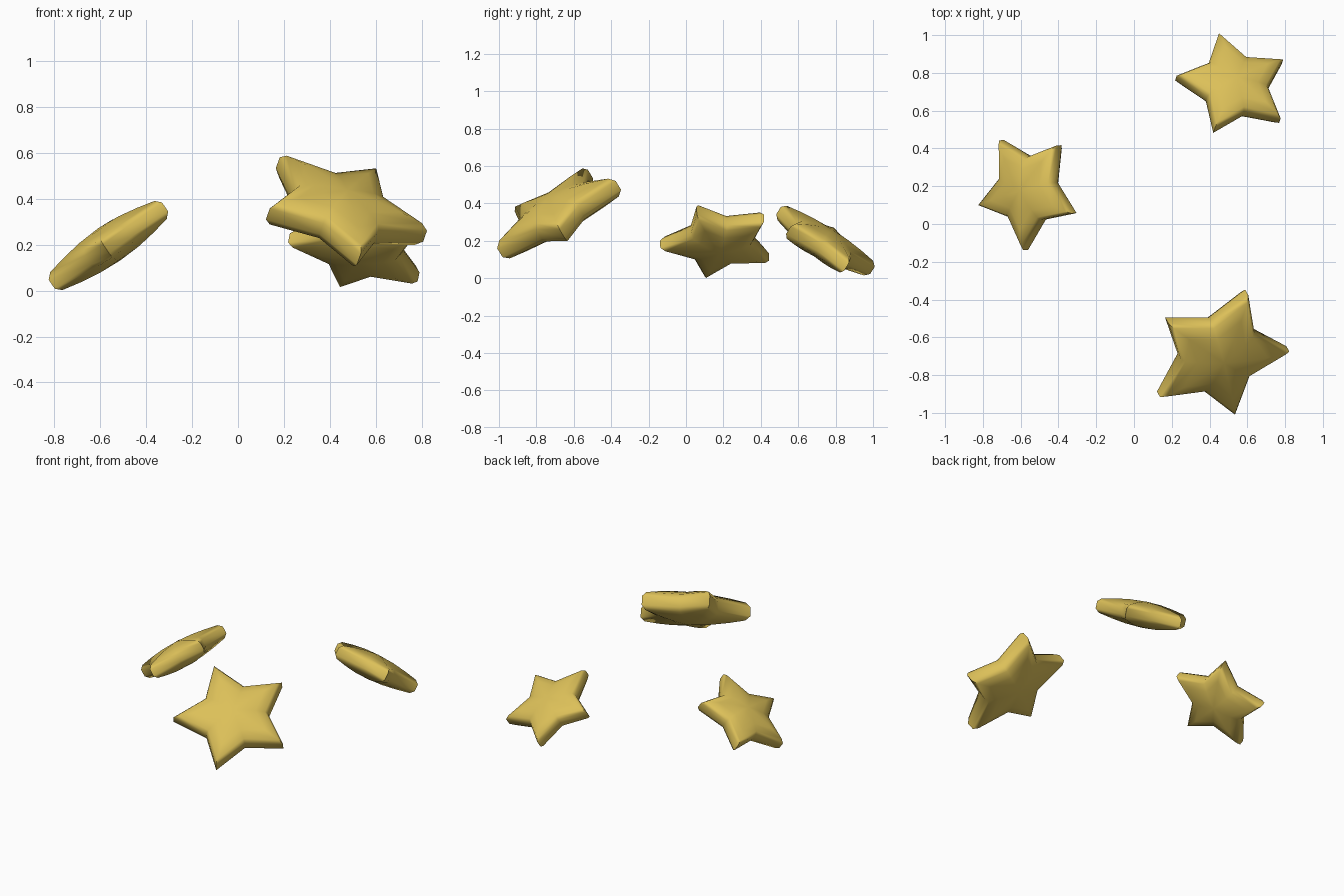
import bpy, bmesh, math
from mathutils import Vector, Matrix

if "Cube" in bpy.data.objects:
    bpy.data.objects.remove(bpy.data.objects["Cube"])

gold = bpy.data.materials.new("gold")
gold.diffuse_color = (0.72, 0.53, 0.10, 1)
gold.use_nodes = True
gold.node_tree.nodes["Principled BSDF"].inputs["Base Color"].default_value = gold.diffuse_color

# Puffy cross-section: (outline scale, height) from the centre of a face to the rim
PROFILE = [(0.35, 0.25), (0.65, 0.205), (0.92, 0.15), (1.0, 0.075)]
CROWN = 0.27
INNER = 0.57


def puffy_star(name, radius, tips):
    # Fit the star's centre and plane to its five tip positions
    tips = [Vector(t) for t in tips]
    centre = sum(tips, Vector()) / 5
    u, v = Vector(), Vector()
    for k, t in enumerate(tips):
        a = k * math.tau / 5
        u += (t - centre) * math.cos(a)
        v += (t - centre) * math.sin(a)
    u.normalize()
    n = u.cross(v).normalized()
    v = n.cross(u)
    frame = Matrix((u, v, n)).transposed().to_4x4()

    # Stack star-shaped rings from the top crown to the bottom crown
    bm = bmesh.new()
    stack = PROFILE + [(s, -h) for s, h in reversed(PROFILE)]
    rings = []
    for s, h in stack:
        ring = []
        for i in range(10):
            r = s * (INNER if i % 2 else 1.0)
            a = i * math.tau / 10
            ring.append(bm.verts.new((r * math.cos(a), r * math.sin(a), h)))
        rings.append(ring)
    for a, b in zip(rings, rings[1:]):
        for i in range(10):
            j = (i + 1) % 10
            bm.faces.new((a[i], b[i], b[j], a[j]))
    for ring, h in ((rings[0], CROWN), (rings[-1], -CROWN)):
        c = bm.verts.new((0, 0, h))
        for i in range(10):
            bm.faces.new((c, ring[i], ring[(i + 1) % 10]))
    bmesh.ops.recalc_face_normals(bm, faces=bm.faces)
    mesh = bpy.data.meshes.new(name)
    bm.to_mesh(mesh)
    bm.free()
    mesh.materials.append(gold)
    mesh.shade_smooth()
    obj = bpy.data.objects.new(name, mesh)
    bpy.context.collection.objects.link(obj)
    obj.matrix_world = Matrix.Translation(centre) @ frame @ Matrix.Scale(radius, 4)
    # Keep the pointed tips and notches crisp
    bpy.ops.object.select_all(action='DESELECT')
    obj.select_set(True)
    bpy.context.view_layer.objects.active = obj
    bpy.ops.object.shade_smooth_by_angle(angle=math.radians(50))


# Large front star, then the two smaller ones (tips listed anticlockwise from above)
puffy_star("front_star", 0.385, [(0.59, -0.36, 0.50), (0.19, -0.50, 0.56), (0.13, -0.90, 0.33),
                                 (0.52, -1.00, 0.14), (0.81, -0.67, 0.23)])
puffy_star("left_star", 0.315, [(-0.40, 0.41, 0.33), (-0.71, 0.44, 0.10), (-0.81, 0.10, 0.03),
                                (-0.57, -0.13, 0.19), (-0.31, 0.06, 0.36)])
puffy_star("back_star", 0.313, [(0.45, 1.00, 0.04), (0.22, 0.77, 0.23), (0.43, 0.50, 0.36),
                                (0.77, 0.54, 0.26), (0.78, 0.86, 0.06)])
